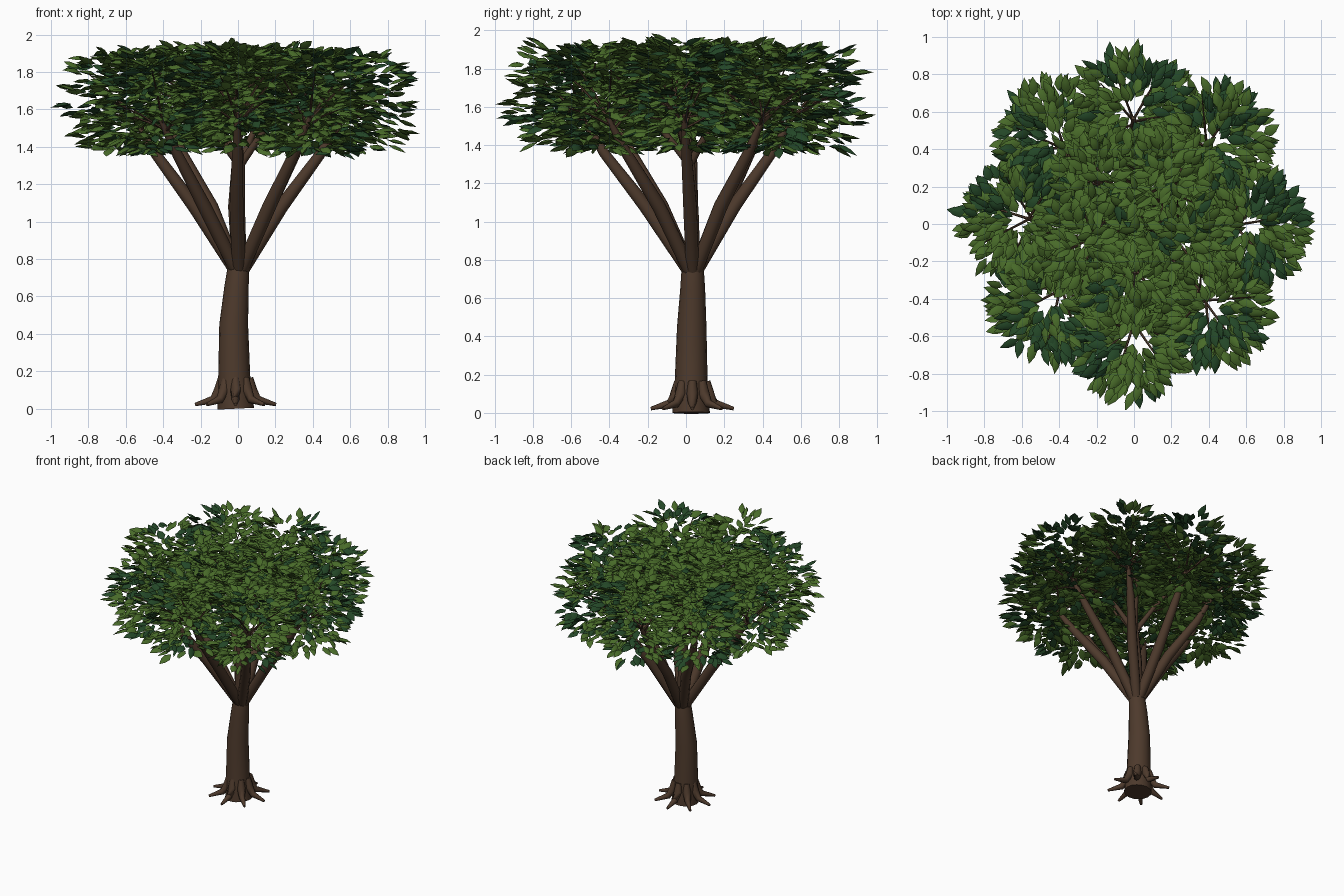
import bpy, bmesh, math, random
from mathutils import Vector

if "Cube" in bpy.data.objects:
    bpy.data.objects.remove(bpy.data.objects["Cube"])

random.seed(7)
UP = Vector((0, 0, 1))


def material(name, rgb):
    m = bpy.data.materials.new(name)
    m.diffuse_color = (*rgb, 1)
    m.use_nodes = True
    m.node_tree.nodes["Principled BSDF"].inputs["Base Color"].default_value = m.diffuse_color
    return m


bark = material("brown bark", (0.075, 0.042, 0.025))
leaf_light = material("leaf green", (0.065, 0.145, 0.022))
leaf_dark = material("dark leaf green", (0.017, 0.062, 0.02))


def add_tube(bm, points, radii, sides=12):
    """Tapered round tube through the points, capped at both ends."""
    pts = [Vector(p) for p in points]
    rings = []
    for i, p in enumerate(pts):
        d = (pts[min(i + 1, len(pts) - 1)] - pts[max(i - 1, 0)]).normalized()
        ref = Vector((0, 1, 0)) if abs(d.y) < 0.85 else Vector((1, 0, 0))
        a = d.cross(ref).normalized()
        b = d.cross(a)
        ang = [2 * math.pi * k / sides for k in range(sides)]
        rings.append([bm.verts.new(p + radii[i] * (a * math.cos(t) + b * math.sin(t))) for t in ang])
    for r0, r1 in zip(rings, rings[1:]):
        for k in range(sides):
            j = (k + 1) % sides
            bm.faces.new((r0[k], r0[j], r1[j], r1[k]))
    bm.faces.new(rings[0][::-1])
    bm.faces.new(rings[-1])


def finish(bm, name, mats):
    bmesh.ops.recalc_face_normals(bm, faces=bm.faces)
    me = bpy.data.meshes.new(name)
    bm.to_mesh(me)
    bm.free()
    for m in mats:
        me.materials.append(m)
    ob = bpy.data.objects.new(name, me)
    bpy.context.collection.objects.link(ob)
    bpy.context.view_layer.objects.active = ob
    ob.select_set(True)
    bpy.ops.object.shade_smooth_by_angle(angle=math.radians(55))
    ob.select_set(False)


def polar(r, deg, z, cx=0.0, cy=0.0):
    t = math.radians(deg)
    return Vector((cx + r * math.cos(t), cy + r * math.sin(t), z))


# Trunk
bm = bmesh.new()
add_tube(bm, [(-0.012, 0.027, 0), (-0.02, 0.027, 0.16), (-0.023, 0.03, 0.45), (-0.008, 0.035, 0.65),
              (0.004, 0.035, 0.77), (0.005, 0.035, 0.83)],
         [0.098, 0.086, 0.077, 0.065, 0.057, 0.045], 16)
finish(bm, "trunk", [bark])

# Roots
bm = bmesh.new()
for k in range(8):
    a = k * 45
    add_tube(bm, [polar(r, a, z, -0.013, 0.033) for r, z in
                  ((0.072, 0.165), (0.085, 0.10), (0.12, 0.048), (0.217, 0.022))],
             [0.022, 0.03, 0.022, 0.009], 8)
finish(bm, "roots", [bark])

# Leaf clusters: angle, radius, height, horizontal reach, half height, leaf count
clusters = []
for k in range(8):
    a = k * 45 + random.uniform(-3, 3)
    clusters.append((a, 0.61, 1.65 + random.uniform(-0.02, 0.02), 0.285, 0.255, 300))
for k in range(5):
    clusters.append((k * 72 + 55, 0.29, 1.71, 0.27, 0.215, 220))
clusters.append((0, 0.0, 1.74, 0.24, 0.19, 130))

# Branches: eight spreading limbs, and a central limb that forks into thin ones; then twigs
bm = bmesh.new()
tw = bmesh.new()
hub = Vector((0.01, 0.02, 1.33))
add_tube(bm, [(0.004, 0.035, 0.75), (0.0, 0.03, 1.05), hub], [0.043, 0.038, 0.026], 10)
for a, r, z, reach, half, n in clusters:
    end = polar(r * 0.93, a, z - 0.08)
    if r > 0.5:
        mid = polar(r * 0.38, a + random.uniform(-5, 5), 1.08, 0, 0.02)
        mid2 = polar(r * 0.72, a, 1.36, 0, 0.01)
        add_tube(bm, [polar(0.018, a, 0.74, 0.005, 0.035), mid, mid2, end],
                 [0.036, 0.037, 0.028, 0.012], 10)
    else:
        mid2 = hub.lerp(end, 0.5)
        add_tube(bm, [hub - UP * 0.03, mid2, end], [0.022, 0.016, 0.009], 8)
    for k in range(7):
        t = k * 51.4 + random.uniform(-15, 15)
        tip = polar(r, a, 0) + polar(reach * 0.8, t, z + random.uniform(-0.4, 0.7) * half)
        start = mid2.lerp(end, random.uniform(0.6, 1))
        add_tube(tw, [start, start.lerp(tip, 0.5) + Vector((0, 0, 0.015)), tip], [0.008, 0.006, 0.003], 5)
finish(bm, "branches", [bark])
finish(tw, "twigs", [bark])


def add_leaf(bm, base, d, length, width, roll, mat):
    """Plump pointed leaf: ridged above and below, sharp round the edge."""
    side = d.cross(UP).normalized()
    nrm = side.cross(d).normalized()
    side, nrm = side * math.cos(roll) + nrm * math.sin(roll), nrm * math.cos(roll) - side * math.sin(roll)

    def v(u, w, h):
        return bm.verts.new(base + d * (u * length) + side * (w * width) + nrm * (h * width))
    b, t = v(0, 0, 0), v(1, 0, -0.05)
    l1, l2, r1, r2 = v(0.32, -0.5, 0), v(0.65, -0.4, 0), v(0.32, 0.5, 0), v(0.65, 0.4, 0)
    for h in (0.24, -0.14):
        m1, m2 = v(0.34, 0, h), v(0.66, 0, h * 0.85)
        for f in ((b, r1, m1), (b, m1, l1), (m1, r1, r2, m2), (m1, m2, l2, l1), (m2, r2, t), (m2, t, l2)):
            bm.faces.new(f).material_index = mat


# Foliage: leaves point outwards from each cluster centre, dark ones in patches round the rim
bm = bmesh.new()
for a, r, z, reach, half, n in clusters:
    c = polar(r, a, z)
    shade = [random.random() for _ in range(24)]
    for i in range(n):
        t = random.uniform(0, 360)
        h = random.uniform(-1, 1)
        rho = reach * math.sqrt(random.uniform(0.008, 1)) * (1 - 0.4 * abs(h) ** 3)
        base = c + polar(rho, t, h * half)
        d = polar(1, t + random.uniform(-30, 30), 0.25 * h + random.uniform(-0.35, 0.35)).normalized()
        patch = int(t // 45) + 8 * min(2, int((h + 1) * 1.5))
        rim = math.hypot(base.x, base.y) > 0.6
        dark = int(shade[patch] < (0.5 if rim else 0.15) and random.random() < 0.85)
        add_leaf(bm, base, d, random.uniform(0.09, 0.12), random.uniform(0.046, 0.06),
                 random.uniform(-0.7, 0.7), dark)
finish(bm, "foliage", [leaf_light, leaf_dark])
